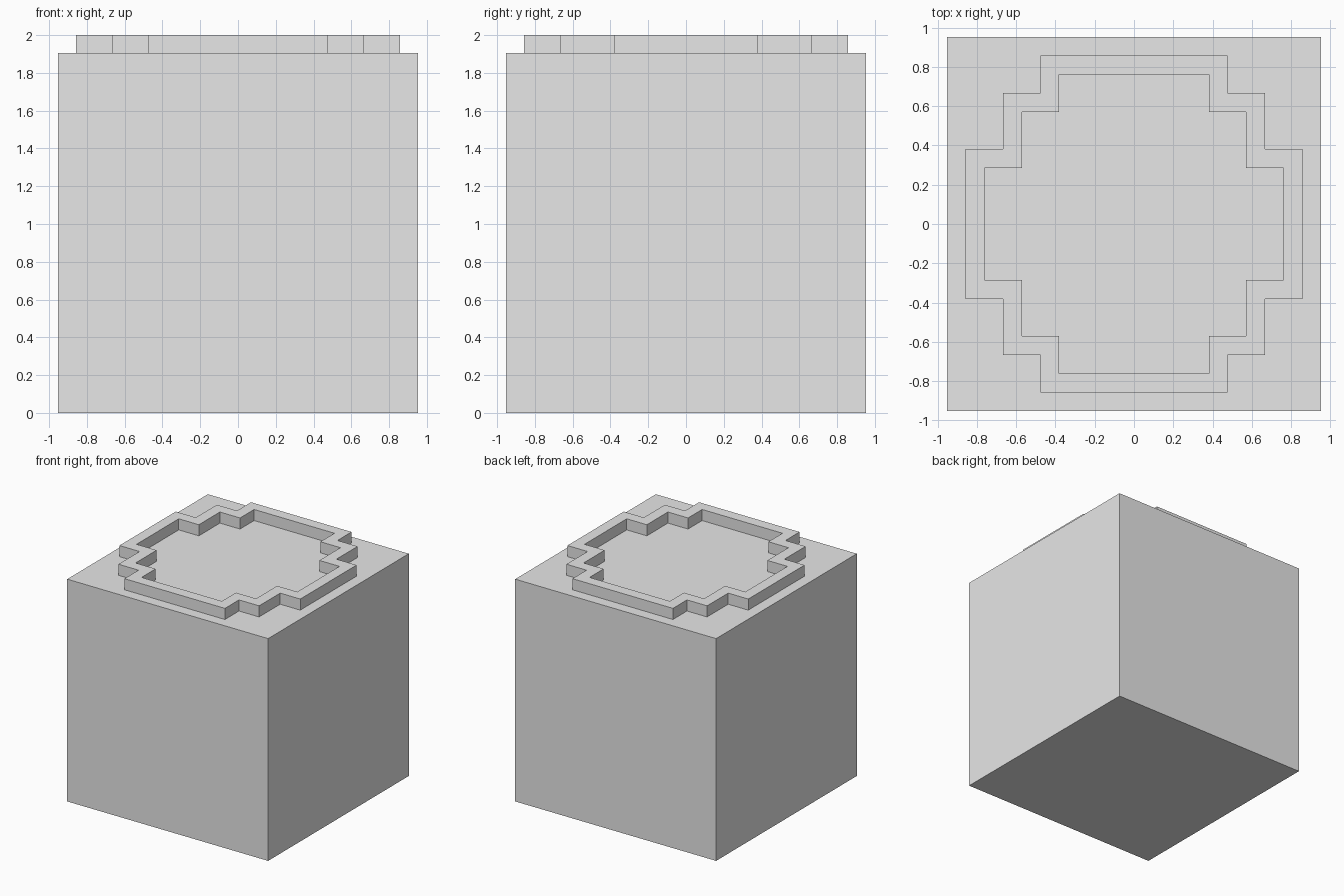
import bpy

cube = bpy.data.objects.get("Cube")
if cube:
    bpy.data.objects.remove(cube, do_unlink=True)

U = 2 / 21          # one grid step: block is 20 steps, rim is 1 step tall
TOP = 20 * U

grey = bpy.data.materials.new("light_grey")
grey.use_nodes = True
grey.diffuse_color = (0.8, 0.8, 0.8, 1)
grey.node_tree.nodes["Principled BSDF"].inputs["Base Color"].default_value = (0.8, 0.8, 0.8, 1)

# Solid block
bpy.ops.mesh.primitive_cube_add(size=TOP, location=(0, 0, TOP / 2))
block = bpy.context.object
block.name = "block"
block.data.materials.append(grey)


def stepped_loop(quarter):
    """Mirror a quarter outline into a full counter-clockwise loop."""
    right = [(x, -y) for x, y in reversed(quarter)] + quarter
    return right + [(-x, -y) for x, y in right]


# Raised stepped rim: outer and inner outlines joined by mitred quads
outer = stepped_loop([(9, 4), (7, 4), (7, 7), (5, 7), (5, 9)])
inner = stepped_loop([(8, 3), (6, 3), (6, 6), (4, 6), (4, 8)])
n = len(outer)
verts = [(x * U, y * U, z) for z in (TOP, TOP + U) for loop in (outer, inner) for x, y in loop]
faces = []
for i in range(n):
    j = (i + 1) % n
    low_out, low_in, high_out, high_in = ((k * n + i, k * n + j) for k in range(4))
    faces.append((*low_out, *reversed(high_out)))     # outer wall
    faces.append((*high_out, *reversed(high_in)))     # rim top
    faces.append((*high_in, *reversed(low_in)))       # inner wall

mesh = bpy.data.meshes.new("stepped_rim")
mesh.from_pydata(verts, [], faces)
mesh.materials.append(grey)
rim = bpy.data.objects.new("stepped_rim", mesh)
bpy.context.collection.objects.link(rim)
